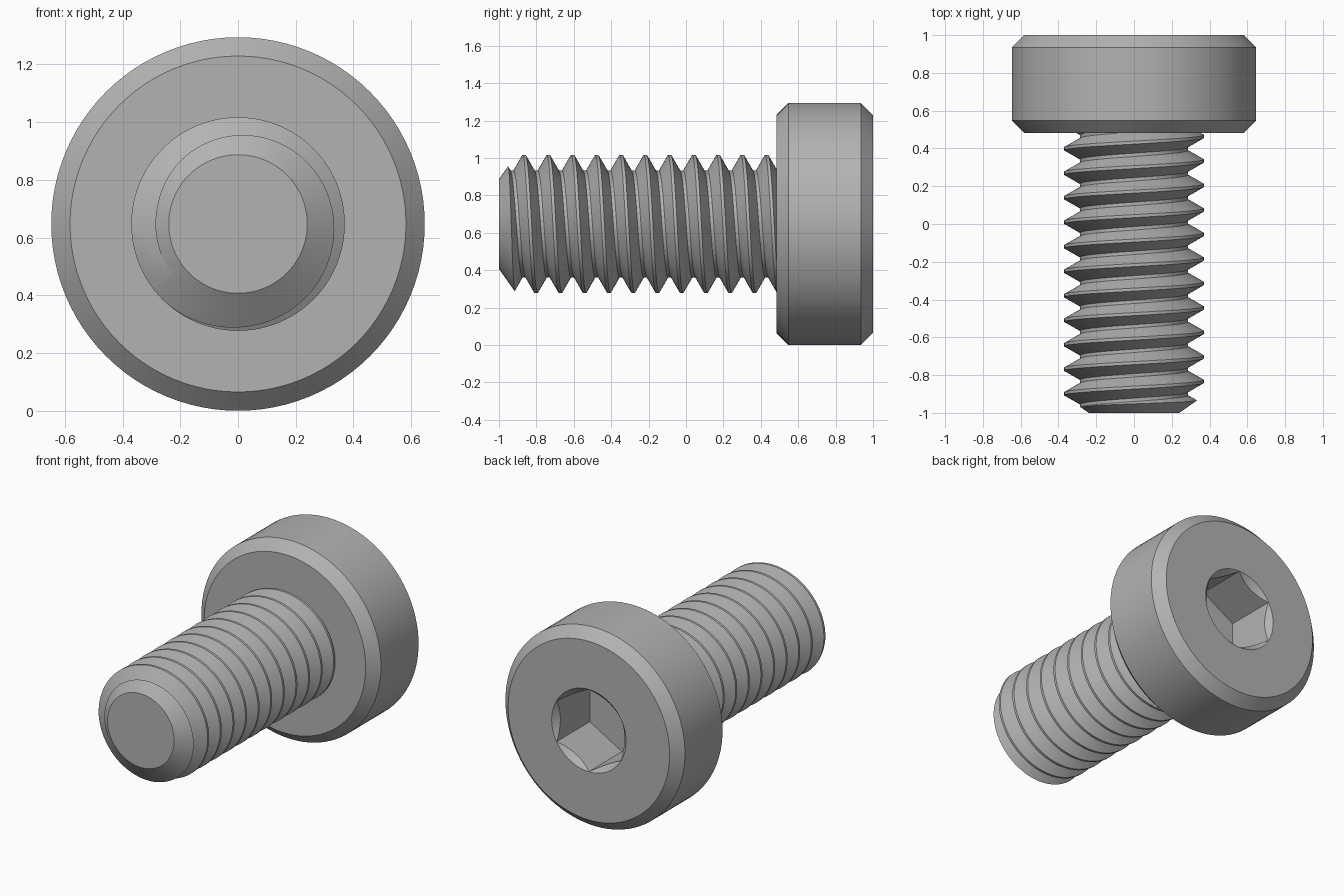
import bpy, bmesh
from math import sin, cos, pi, radians

if "Cube" in bpy.data.objects:
    bpy.data.objects.remove(bpy.data.objects["Cube"])

AXIS_Z = 0.647      # height of the screw axis
SEGMENTS = 96
PITCH = 0.1297

steel = bpy.data.materials.new("grey steel")
steel.use_nodes = True
steel.diffuse_color = (0.45, 0.45, 0.45, 1)
steel.node_tree.nodes["Principled BSDF"].inputs["Base Color"].default_value = (0.45, 0.45, 0.45, 1)


def polar(radius, angle, y):
    """Point around the screw axis; angle runs from up towards +x."""
    return (radius * sin(angle), y, AXIS_Z + radius * cos(angle))


def make_object(name, bm):
    bmesh.ops.recalc_face_normals(bm, faces=bm.faces)
    mesh = bpy.data.meshes.new(name)
    bm.to_mesh(mesh)
    bm.free()
    mesh.materials.append(steel)
    obj = bpy.data.objects.new(name, mesh)
    bpy.context.collection.objects.link(obj)
    return obj


def lathe(name, profile, sides=SEGMENTS):
    """Closed solid turned from (y, radius) pairs."""
    bm = bmesh.new()
    rings = [[bm.verts.new(polar(r, 2 * pi * i / sides, y)) for i in range(sides)]
             for y, r in profile]
    for low, high in zip(rings, rings[1:]):
        for i in range(sides):
            k = (i + 1) % sides
            bm.faces.new((low[i], low[k], high[k], high[i]))
    bm.faces.new(rings[0])
    bm.faces.new(rings[-1])
    return make_object(name, bm)


def thread_solid(name, first_turn, turns):
    """Helical ridge, closed with a fan at each end."""
    half = PITCH / 2
    section = [(-half, 0.286), (-0.056, 0.286), (-0.008, 0.37),
               (0.008, 0.37), (0.056, 0.286), (half, 0.286)]
    bm = bmesh.new()
    previous = None
    for step in range(turns * SEGMENTS + 1):
        turn = first_turn + step / SEGMENTS
        y = -0.866 + PITCH * turn
        row = [bm.verts.new(polar(r, 2 * pi * turn, y + dy)) for dy, r in section]
        if previous:
            for j in range(len(row) - 1):
                bm.faces.new((previous[j], previous[j + 1], row[j + 1], row[j]))
        previous = row
    bmesh.ops.remove_doubles(bm, verts=bm.verts, dist=0.0001)
    rim = [e for e in bm.edges if e.is_boundary]
    for is_head_end, y in ((False, -1.25), (True, 0.68)):
        centre = bm.verts.new(polar(0, 0, y))
        for e in rim:
            if (e.verts[0].co.y > 0) == is_head_end:
                bm.faces.new((e.verts[0], e.verts[1], centre))
    return make_object(name, bm)


def boolean(target, tool, operation):
    bpy.context.view_layer.objects.active = target
    mod = target.modifiers.new("cut", 'BOOLEAN')
    mod.operation, mod.solver, mod.object = operation, 'EXACT', tool
    bpy.ops.object.modifier_apply(modifier=mod.name)
    bpy.data.objects.remove(tool)


# Chamfered cylindrical head with a countersunk hex socket
head = lathe("head", [(0.483, 0.582), (0.548, 0.647), (0.935, 0.647), (1, 0.582)])
boolean(head, lathe("socket_cutter", [(0.66, 0.267), (1.1, 0.267)], 6), 'DIFFERENCE')
boolean(head, lathe("countersink_cutter", [(0.8, 0.068), (1.05, 0.318)]), 'DIFFERENCE')

# Threaded shank trimmed to a pointed tip and to the head
shank = thread_solid("threaded_shank", -3, 15)
boolean(shank, lathe("tip_trimmer", [(-1, 0.24), (-0.88, 0.41), (0.5, 0.41)]), 'INTERSECT')

# Smooth round surfaces, crisp edges
for part in (head, shank):
    bpy.ops.object.select_all(action='DESELECT')
    part.select_set(True)
    bpy.context.view_layer.objects.active = part
    bpy.ops.object.shade_smooth_by_angle(angle=radians(25))
